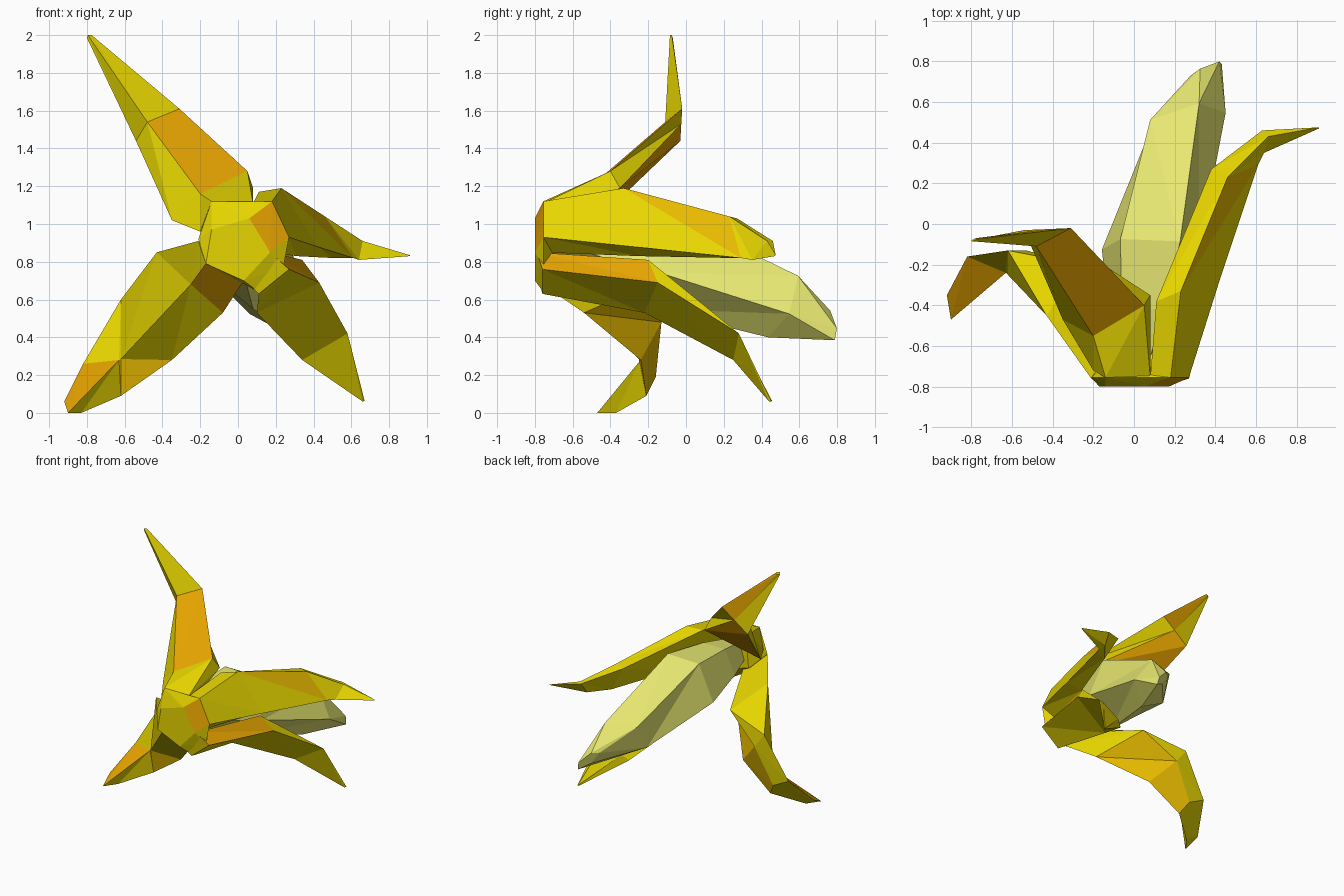
import bpy, bmesh, math
from mathutils import Vector


def material(name, rgb):
    m = bpy.data.materials.new(name)
    m.diffuse_color = (*rgb, 1)
    return m


YELLOW = material("peel yellow", (0.80, 0.67, 0.0))
ORANGE = material("ripe orange", (0.79, 0.37, 0.0))
AMBER = material("blended amber", (0.80, 0.49, 0.0))
CREAM = material("fruit cream", (0.82, 0.82, 0.17))


def finish(bm, name, mats):
    bmesh.ops.recalc_face_normals(bm, faces=bm.faces)
    me = bpy.data.meshes.new(name)
    bm.to_mesh(me)
    bm.free()
    for m in mats:
        me.materials.append(m)
    ob = bpy.data.objects.new(name, me)
    bpy.context.collection.objects.link(ob)
    return ob


def loft(name, rings, mats, accents={}):
    """Skin equal-length rings; accents maps (segment, side) to a material index."""
    bm = bmesh.new()
    vs = [[bm.verts.new(p) for p in r] for r in rings]
    n = len(vs[0])
    for s in range(len(vs) - 1):
        for k in range(n):
            j = (k + 1) % n
            a, b, c, d = vs[s][k], vs[s][j], vs[s + 1][j], vs[s + 1][k]
            for tri in ((a, c, d), (a, b, c)):
                f = bm.faces.new(tri)
                f.material_index = accents.get((s, k), 0)
    bm.faces.new(vs[0])
    bm.faces.new(vs[-1])
    return finish(bm, name, mats)


PEEL = [YELLOW, ORANGE, AMBER]

# Upper left strip, curling upwards
loft("peel_upper_left", [
    [(-.20, -.72, .96), (-.14, -.755, 1.12), (.08, -.755, 1.11), (.08, -.70, 1.05)],
    [(-.35, -.47, 1.02), (-.20, -.55, 1.16), (.05, -.40, 1.28), (.08, -.35, 1.19)],
    [(-.54, -.03, 1.44), (-.48, -.11, 1.54), (-.31, -.02, 1.61), (-.42, -.025, 1.53)],
    [(-.80, -.08, 1.985), (-.795, -.085, 2), (-.775, -.075, 2), (-.78, -.07, 1.985)],
], PEEL, {(1, 1): 1, (1, 3): 1, (2, 2): 1})

# Right strip, swept back
right = loft("peel_right", [
    [(.08, -.755, 1.11), (.18, -.755, 1.12), (.27, -.755, .93), (.17, -.76, .85)],
    [(.11, -.38, 1.17), (.23, -.33, 1.19), (.42, -.28, .88), (.31, -.25, .83)],
    [(.38, .27, 1.03), (.46, .23, 1.04), (.61, .29, .82), (.50, .25, .82)],
    [(.63, .46, .91), (.66, .43, .91), (.64, .35, .81), (.62, .40, .82)],
    [(.905, .475, .835), (.91, .475, .835), (.91, .47, .83), (.905, .47, .83)],
], PEEL)
# the ripe patch on the outer side of the right strip
for p in right.data.polygons:
    c, nrm = p.center, p.normal
    if -.1 < c.y < .25 and nrm.x > .4 and c.z > .95:
        p.material_index = 2

# Lower right strip, drooping back
loft("peel_lower_right", [
    [(.17, -.79, .85), (.27, -.76, .76), (.11, -.76, .63), (.04, -.78, .70)],
    [(.34, -.20, .81), (.43, -.15, .69), (.10, -.22, .53), (.20, -.08, .63)],
    [(.53, .27, .42), (.58, .28, .42), (.34, .25, .28), (.39, .28, .32)],
    [(.665, .455, .065), (.67, .45, .065), (.66, .44, .06), (.66, .45, .06)],
], PEEL, {(0, 0): 1})

# Lower left strip, curling forward at the ground
loft("peel_lower_left", [
    [(-.21, -.76, .91), (-.17, -.79, .79), (.03, -.79, .70), (-.05, -.68, .80)],
    [(-.43, -.45, .85), (-.25, -.62, .68), (-.08, -.54, .53), (-.26, -.20, .68)],
    [(-.62, -.13, .60), (-.62, -.25, .285), (-.35, -.24, .28), (-.53, -.13, .48)],
    [(-.82, -.16, .26), (-.63, -.24, .28), (-.62, -.21, .09), (-.68, -.16, .19)],
    [(-.92, -.35, .06), (-.90, -.47, 0), (-.83, -.37, 0), (-.85, -.35, .03)],
], PEEL, {(0, 1): 1, (1, 2): 2, (2, 1): 2, (2, 2): 2, (3, 0): 1})

# Faceted end cap where the strips meet
bm = bmesh.new()
for y, pts in ((-.80, [(-.17, .79), (.03, .70), (.17, .85), (.06, 1.03), (-.14, .97)]),
               (-.755, [(-.14, 1.12), (.18, 1.12), (.27, .93), (.24, .77), (.11, .64),
                        (-.21, .92)]),
               (-.64, [(-.10, 1.05), (.09, 1.05), (.09, .90), (.05, .77), (-.12, .82)])):
    for x, z in pts:
        bm.verts.new((x, y, z))
bmesh.ops.convex_hull(bm, input=bm.verts)
bm.normal_update()
for f in bm.faces:
    c = f.calc_center_median()
    f.material_index = int(c.y < -.755 and c.x > .11 and c.z > .95)
finish(bm, "end_cap", PEEL)

# Fruit: five-sided slanted rings (centre, side half-axis, upward half-axis)
path = [((.02, -.70, .92), (.09, 0, 0), (0, .02, .10)),
        ((.04, -.45, .89), (.17, 0, 0), (0, .04, .19)),
        ((.08, -.12, .83), (.25, -.01, 0), (0, .05, .28)),
        ((.24, .50, .58), (.205, .07, 0), (-.05, .065, .18)),
        ((.36, .765, .47), (.08, .03, -.08), (.015, .02, .03))]
rings = []
for spec in path:
    c, u, w = map(Vector, spec)
    rings.append([c + u * math.cos(a) + w * math.sin(a)
                  for a in (math.tau * (k / 5 - .25) for k in range(5))])
loft("fruit", rings, [CREAM])
